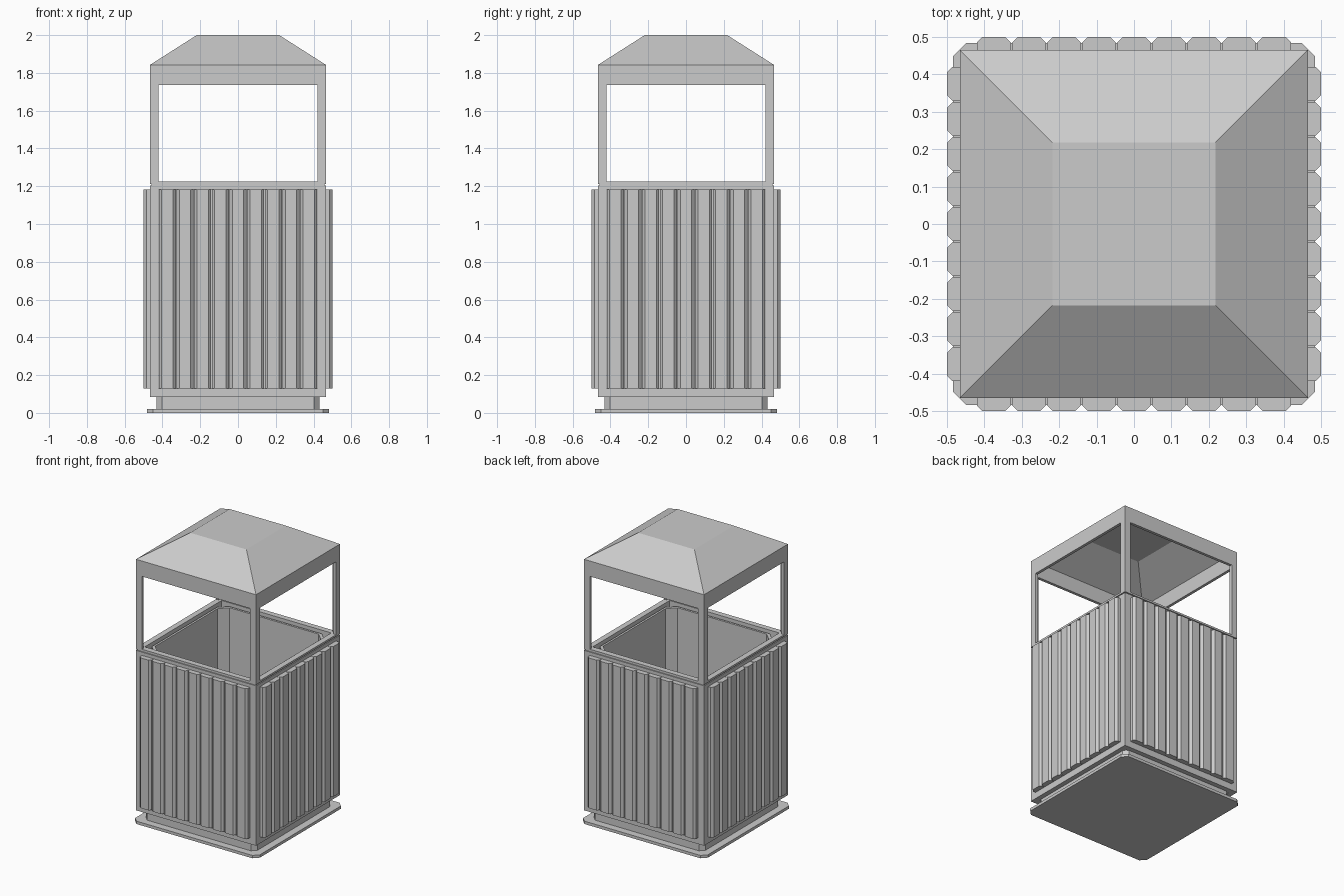
import bpy, bmesh, math
from mathutils import Matrix

if "Cube" in bpy.data.objects:
    bpy.data.objects.remove(bpy.data.objects["Cube"])


def finish(name, bm):
    bmesh.ops.recalc_face_normals(bm, faces=bm.faces)
    mesh = bpy.data.meshes.new(name)
    bm.to_mesh(mesh)
    bm.free()
    obj = bpy.data.objects.new(name, mesh)
    bpy.context.collection.objects.link(obj)
    return obj


def square(h, c):
    """Square outline of half size h with corners cut by c."""
    if c == 0:
        return [(h, h), (-h, h), (-h, -h), (h, -h)]
    k = h - c
    return [(h, k), (k, h), (-k, h), (-h, k), (-h, -k), (-k, -h), (k, -h), (h, -k)]


def loft(name, loops, chamfer=0, ring=False):
    """Skin square loops (half, z); ring joins last to first, else ends are capped."""
    bm = bmesh.new()
    vs = [[bm.verts.new((x, y, z)) for x, y in square(h, chamfer)] for h, z in loops]
    n = len(vs[0])
    pairs = list(zip(vs, vs[1:])) + ([(vs[-1], vs[0])] if ring else [])
    for a, b in pairs:
        for i in range(n):
            j = (i + 1) % n
            bm.faces.new((a[i], a[j], b[j], b[i]))
    if not ring:
        bm.faces.new(vs[0])
        bm.faces.new(vs[-1])
    return finish(name, bm)


def frame(name, outer, inner, z0, z1):
    return loft(name, [(outer, z0), (outer, z1), (inner, z1), (inner, z0)], ring=True)


def prism(bm, profile, z0, z1, turn=0):
    """Extrude an xy profile upward, then turn it about the z axis."""
    face = bm.faces.new([bm.verts.new((x, y, z0)) for x, y in profile])
    ext = bmesh.ops.extrude_face_region(bm, geom=[face])["geom"]
    top = [v for v in ext if isinstance(v, bmesh.types.BMVert)]
    bmesh.ops.translate(bm, verts=top, vec=(0, 0, z1 - z0))
    bmesh.ops.rotate(bm, verts=top + list(face.verts),
                     matrix=Matrix.Rotation(turn, 3, 'Z'))


def corner_posts(name, z0, z1, t):
    """Four angle-section posts."""
    o, i = 0.465, 0.42
    bm = bmesh.new()
    for k in range(4):
        prism(bm, [(o, o), (i, o), (i, o - t), (o - t, o - t), (o - t, i), (o, i)],
              z0, z1, k * math.pi / 2)
    return finish(name, bm)


# Base plate and plinth
loft("base_plate", [(0.483, 0), (0.483, 0.02)], 0.034)
loft("plinth", [(0.432, 0.02), (0.432, 0.088)], 0.03)

# Body frame
frame("body_bottom_rail", 0.465, 0.425, 0.085, 0.13)
frame("body_top_rail", 0.465, 0.425, 1.18, 1.205)
corner_posts("body_posts", 0.13, 1.18, 0.03)
frame("joint_strip", 0.458, 0.425, 1.205, 1.212)

# Hollow inner bin
loft("inner_bin", [(0.40, 0.11), (0.40, 1.205), (0.415, 1.205), (0.415, 0.09)], 0.055)

# Vertical slats, nine per side
w, c = 0.045, 0.015
for k, side in enumerate(("front", "right", "back", "left")):
    bm = bmesh.new()
    for s in range(-4, 5):
        x = s * 0.0935
        prism(bm, [(x - w, -0.445), (x - w, -0.5 + c), (x - w + c, -0.5),
                   (x + w - c, -0.5), (x + w, -0.5 + c), (x + w, -0.445)],
              0.13, 1.182, k * math.pi / 2)
    finish(side + "_slats", bm)

# Open upper frame
frame("hood_bottom_rail", 0.465, 0.425, 1.212, 1.225)
corner_posts("hood_posts", 1.225, 1.735, 0.02)
frame("hood_band", 0.465, 0.445, 1.735, 1.843)

# Hollow hipped roof
loft("roof", [(0.215, 1.983), (0.445, 1.838), (0.465, 1.843), (0.218, 2.0)])
